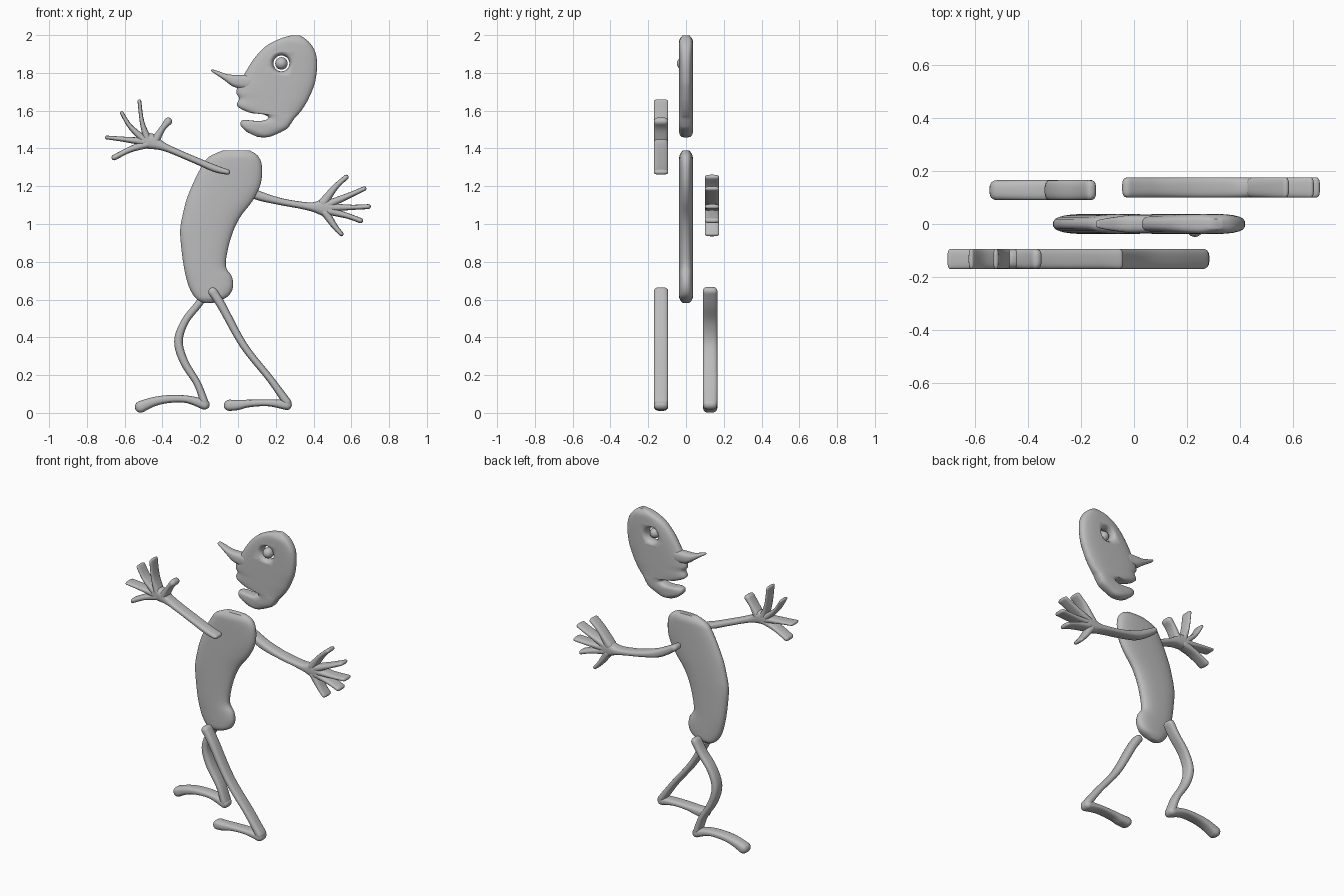
import bpy, bmesh, math
from mathutils import Vector

if "Cube" in bpy.data.objects:
    bpy.data.objects.remove(bpy.data.objects["Cube"])

grey = bpy.data.materials.new("clay grey")
grey.diffuse_color = (0.5, 0.5, 0.5, 1)
grey.use_nodes = True
grey.node_tree.nodes["Principled BSDF"].inputs["Base Color"].default_value = grey.diffuse_color
DEPTH = 0.038      # half thickness of every slab
SIDES = 24


def spline(keys, steps=5):
    """Catmull-Rom interpolation of equal-length tuples."""
    k = [keys[0]] + list(keys) + [keys[-1]]
    out = []
    for i in range(1, len(k) - 2):
        for s in range(steps):
            t = s / steps
            out.append(tuple(
                0.5 * (2 * b + (c - a) * t + (2 * a - 5 * b + 4 * c - d) * t * t
                       + (3 * b - a - 3 * c + d) * t ** 3)
                for a, b, c, d in zip(*k[i - 1:i + 3])))
    return out + [tuple(keys[-1])]


def skin(bm, rings):
    """Bridge rings of points and close both ends."""
    loops = [[bm.verts.new(p) for p in r] for r in rings]
    n = len(loops[0])
    for a, b in zip(loops, loops[1:]):
        for i in range(n):
            j = (i + 1) % n
            bm.faces.new((a[i], a[j], b[j], b[i]))
    bm.faces.new(loops[0][::-1])
    bm.faces.new(loops[-1])


def loft(bm, ribs, y, e):
    """Ribs (left x, left z, right x, right z, half depth) with rounded section."""
    rings = []
    for lx, lz, rx, rz, d in ribs:
        ring = []
        for i in range(SIDES):
            a = 2 * math.pi * (i + 0.5) / SIDES
            c = math.copysign(abs(math.cos(a)) ** (2 / e), math.cos(a))
            s = math.copysign(abs(math.sin(a)) ** (2 / e), math.sin(a))
            ring.append(((lx + rx) / 2 + (rx - lx) / 2 * c, y + d * s,
                         (lz + rz) / 2 + (rz - lz) / 2 * c))
        rings.append(ring)
    skin(bm, rings)


def stroke(bm, keys, y, e=2.8):
    """Rounded strip along keys (x, z, half width[, half depth])."""
    pts = spline([k if len(k) == 4 else (*k, DEPTH) for k in keys])
    pos = [Vector(p[:2]) for p in pts]
    tan = [(pos[min(i + 1, len(pos) - 1)] - pos[max(i - 1, 0)]).normalized()
           for i in range(len(pos))]
    rows = [(p, t, q[2], q[3]) for p, t, q in zip(pos, tan, pts)]

    def cap(row, sign):
        # rounded end, finishing one half width beyond the last ring
        p, t, w, d = row
        return [(p + t * sign * w * math.sin(a), t, w * math.cos(a), d * math.cos(a) ** 0.6)
                for a in (0.4, 0.8, 1.15, 1.45)]

    rows = cap(rows[0], -1)[::-1] + rows + cap(rows[-1], 1)
    ribs = []
    for p, t, w, d in rows:
        n = Vector((-t.y, t.x)) * w
        ribs.append((p.x + n.x, p.y + n.y, p.x - n.x, p.y - n.y, d))
    loft(bm, ribs, y, e)


def finish(name, bm, mat=grey):
    bmesh.ops.recalc_face_normals(bm, faces=bm.faces[:])
    me = bpy.data.meshes.new(name)
    bm.to_mesh(me)
    bm.free()
    me.materials.append(mat)
    ob = bpy.data.objects.new(name, me)
    bpy.context.collection.objects.link(ob)
    return ob


def smooth(ob):
    bpy.ops.object.select_all(action='DESELECT')
    ob.select_set(True)
    bpy.context.view_layer.objects.active = ob
    bpy.ops.object.shade_smooth_by_angle(angle=math.radians(50))


def strokes(name, y, *paths):
    bm = bmesh.new()
    for p in paths:
        stroke(bm, p, y)
    smooth(finish(name, bm))


def slab(name, ribs, e):
    last = len(ribs) - 1
    full = [(*r, DEPTH * (0.5 if i in (0, last) else 0.93 if i in (1, last - 1) else 1))
            for i, r in enumerate(ribs)]
    bm = bmesh.new()
    loft(bm, spline(full, 4), 0, e)
    return finish(name, bm)


# bean-shaped torso
smooth(slab("torso", [
    (-.085, 1.388, .065, 1.388), (-.155, 1.355, .105, 1.362), (-.19, 1.31, .127, 1.31),
    (-.23, 1.235, .122, 1.215), (-.27, 1.14, .08, 1.125), (-.29, 1.065, .015, 1.04),
    (-.307, .97, -.025, .96), (-.30, .865, -.053, .865), (-.285, .76, -.063, .775),
    (-.265, .68, -.032, .722), (-.243, .632, -.026, .665), (-.217, .60, -.055, .615),
    (-.185, .583, -.13, .583)], 2.6))

# head in profile, with lips and chin
head = slab("head", [
    (.28, 1.998, .33, 1.998), (.22, 1.98, .375, 1.965), (.145, 1.94, .41, 1.91),
    (.08, 1.87, .42, 1.84), (.025, 1.78, .41, 1.755), (0, 1.735, .395, 1.71),
    (-.01, 1.695, .38, 1.675), (.005, 1.665, .365, 1.645), (-.005, 1.625, .34, 1.605),
    (.06, 1.59, .315, 1.575), (.135, 1.58, .30, 1.56), (.16, 1.56, .28, 1.53),
    (.115, 1.545, .26, 1.505), (.025, 1.55, .215, 1.48), (.015, 1.52, .16, 1.46),
    (.05, 1.485, .105, 1.46)], 3.2)

# flared eye hole through the head
bm = bmesh.new()
skin(bm, [[(.23 + r * math.cos(a), y, 1.85 + r * math.sin(a))
           for a in (2 * math.pi * i / 32 for i in range(32))]
          for y in (-.06, -.04, -.03, -.015, 0, .015, .03, .04, .06)
          for r in (.042 + .022 * (abs(y) / .04) ** 3,)])
cutter = finish("eye_hole_cutter", bm)
cutter.hide_render = True
mod = head.modifiers.new("eye hole", 'BOOLEAN')
mod.operation = 'DIFFERENCE'
mod.solver = 'EXACT'
mod.object = cutter
bpy.context.view_layer.objects.active = head
bpy.ops.object.modifier_apply(modifier=mod.name)
bpy.data.objects.remove(cutter)
smooth(head)

# eyeball in the hole
bpy.ops.mesh.primitive_uv_sphere_add(segments=24, ring_count=14, radius=1,
                                     location=(.23, -.012, 1.85))
eye = bpy.context.object
eye.name = "eyeball"
eye.scale = (.033, .037, .033)
eye.data.materials.append(grey)
smooth(eye)

# pointed nose
strokes("nose", 0, [(.06, 1.75, .04, .034), (-.01, 1.757, .034, .034),
                    (-.06, 1.775, .019, .028), (-.10, 1.795, .012, .022),
                    (-.135, 1.812, .007, .015)])

# front arm: arm with palm, then thumb and fingers
strokes("front_arm", -.132,
        [(-.055, 1.275, .014), (-.12, 1.293, .019), (-.22, 1.335, .018),
         (-.33, 1.382, .018), (-.40, 1.412, .023), (-.46, 1.437, .042), (-.49, 1.44, .036)],
        [(-.44, 1.44, .025), (-.40, 1.505, .016), (-.37, 1.543, .021)],
        [(-.48, 1.45, .022), (-.508, 1.54, .012), (-.522, 1.65, .010)],
        [(-.49, 1.44, .022), (-.57, 1.515, .013), (-.615, 1.588, .010)],
        [(-.49, 1.435, .022), (-.60, 1.448, .014), (-.695, 1.458, .010)],
        [(-.48, 1.425, .024), (-.57, 1.395, .016), (-.655, 1.352, .015)])

# back arm
strokes("back_arm", .138,
        [(-.025, 1.225, .02), (.03, 1.19, .024), (.105, 1.152, .025), (.22, 1.12, .019),
         (.33, 1.10, .019), (.40, 1.09, .026), (.455, 1.088, .048), (.485, 1.088, .042)],
        [(.45, 1.11, .026), (.515, 1.195, .016), (.573, 1.248, .013)],
        [(.48, 1.105, .022), (.59, 1.152, .015), (.668, 1.187, .012)],
        [(.49, 1.088, .022), (.60, 1.088, .014), (.69, 1.092, .013)],
        [(.48, 1.07, .022), (.58, 1.043, .015), (.648, 1.018, .014)],
        [(.46, 1.065, .024), (.51, .99, .016), (.547, .947, .012)])

# legs, each with a foot
strokes("front_leg", -.132,
        [(-.133, .64, .025), (-.085, .565, .023), (.03, .357, .02),
         (.17, .18, .019), (.26, .055, .023)],
        [(.258, .042, .027), (.16, .053, .018), (.06, .05, .02),
         (0, .042, .027), (-.045, .04, .030)])
strokes("back_leg", .128,
        [(-.165, .645, .022), (-.21, .575, .02), (-.28, .485, .02), (-.315, .38, .023),
         (-.285, .27, .022), (-.215, .155, .019), (-.178, .055, .022)],
        [(-.178, .045, .028), (-.27, .072, .02), (-.37, .073, .021),
         (-.45, .058, .025), (-.515, .032, .031)])
